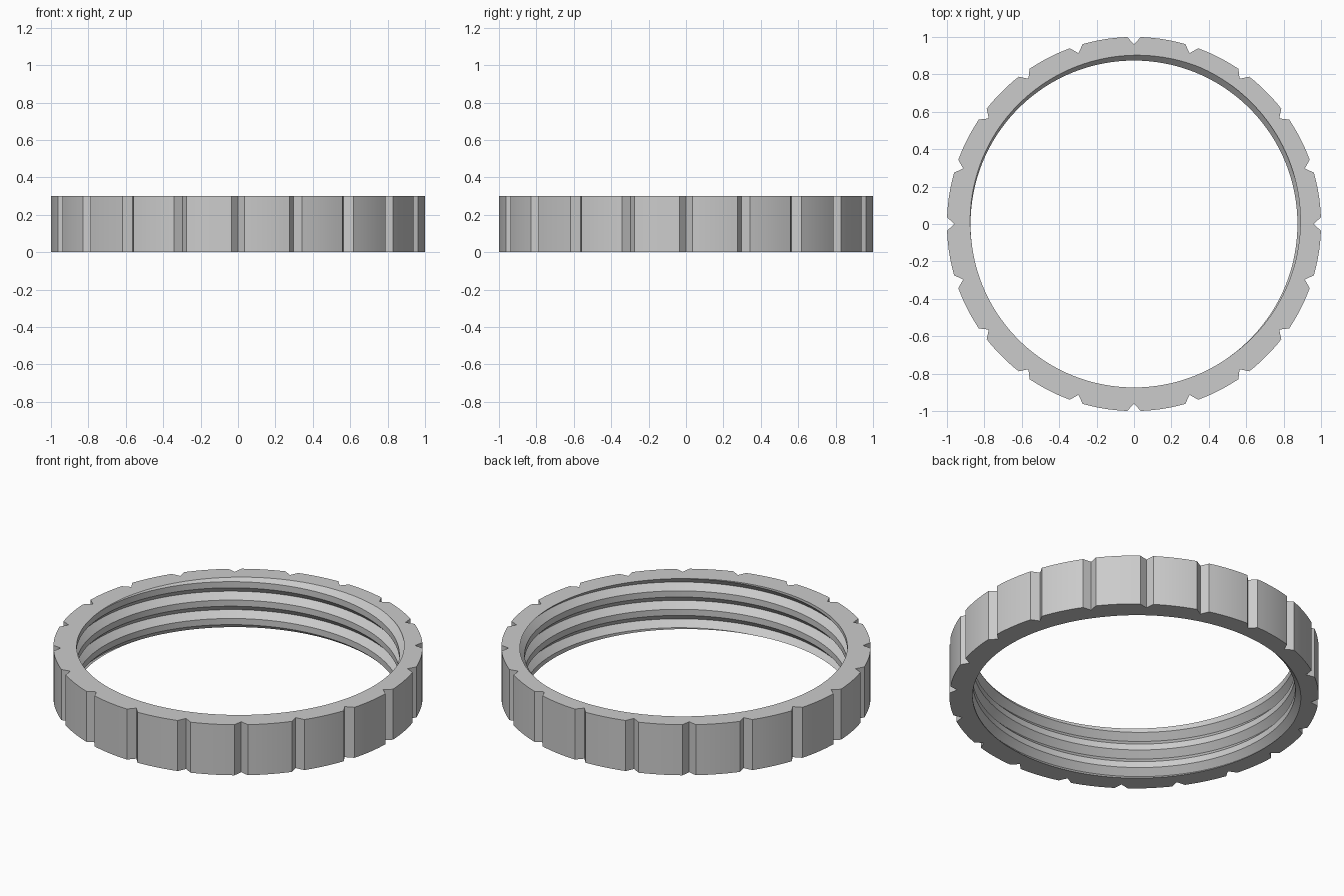
import bpy
import bmesh
from math import cos, sin, radians

cube = bpy.data.objects.get("Cube")
if cube:
    bpy.data.objects.remove(cube, do_unlink=True)

HEIGHT = 0.302
OUTER, NOTCH_BOTTOM, NOTCH_HALF_ANGLE = 1.0, 0.96, 2.05
NOTCHES, ARC_STEPS = 20, 7
ROOT, CREST, PITCH = 0.909, 0.874, 0.11
THREAD_START = 67  # angle where the thread root reaches the top face


def root_height(angle):
    return HEIGHT + PITCH * (angle - THREAD_START) / 360


def bore_radius(angle, z):
    """Trapezoid thread: sharp root, two slopes and a flat crest."""
    f = ((root_height(angle) - z) / PITCH) % 1
    return ROOT - (ROOT - CREST) * min(1, 3 * min(f, 1 - f))


def section(angle, outer):
    """Closed section of the ring wall as (radius, z) points."""
    heights = [HEIGHT]
    for i in range(-6, 18):
        z = root_height(angle) - i * PITCH / 3
        heights.append(min(HEIGHT, max(0, z)))
    heights.append(0)
    bore = [(bore_radius(angle, z), z) for z in heights]
    return [(outer, 0), (outer, HEIGHT)] + bore


# Column angles: a V notch, then an arc, repeated around the ring
sector = 360 / NOTCHES
arc = sector - 2 * NOTCH_HALF_ANGLE
columns = []
for n in range(NOTCHES):
    columns.append((n * sector, NOTCH_BOTTOM))
    for s in range(ARC_STEPS + 1):
        columns.append((n * sector + NOTCH_HALF_ANGLE + arc * s / ARC_STEPS, OUTER))
columns.append((360, NOTCH_BOTTOM))

# Skin the sections into the ring
bm = bmesh.new()
loops = []
for angle, outer in columns:
    a = radians(angle)
    loops.append([bm.verts.new((r * cos(a), r * sin(a), z))
                  for r, z in section(angle, outer)])
for left, right in zip(loops, loops[1:]):
    for i in range(len(left)):
        j = (i + 1) % len(left)
        bm.faces.new((left[i], right[i], right[j], left[j]))
bmesh.ops.remove_doubles(bm, verts=bm.verts, dist=1e-5)
bmesh.ops.dissolve_degenerate(bm, edges=bm.edges, dist=1e-5)
bmesh.ops.recalc_face_normals(bm, faces=bm.faces)

mesh = bpy.data.meshes.new("threaded_ring")
bm.to_mesh(mesh)
bm.free()
ring = bpy.data.objects.new("threaded_ring", mesh)
bpy.context.collection.objects.link(ring)

# Plain grey
grey = bpy.data.materials.new("plain grey")
grey.use_nodes = True
colour = (0.6, 0.6, 0.6, 1)
grey.diffuse_color = colour
grey.node_tree.nodes["Principled BSDF"].inputs["Base Color"].default_value = colour
mesh.materials.append(grey)

# Smooth arcs with sharp notches and thread edges
bpy.ops.object.select_all(action="DESELECT")
ring.select_set(True)
bpy.context.view_layer.objects.active = ring
bpy.ops.object.shade_smooth_by_angle(angle=radians(20))
